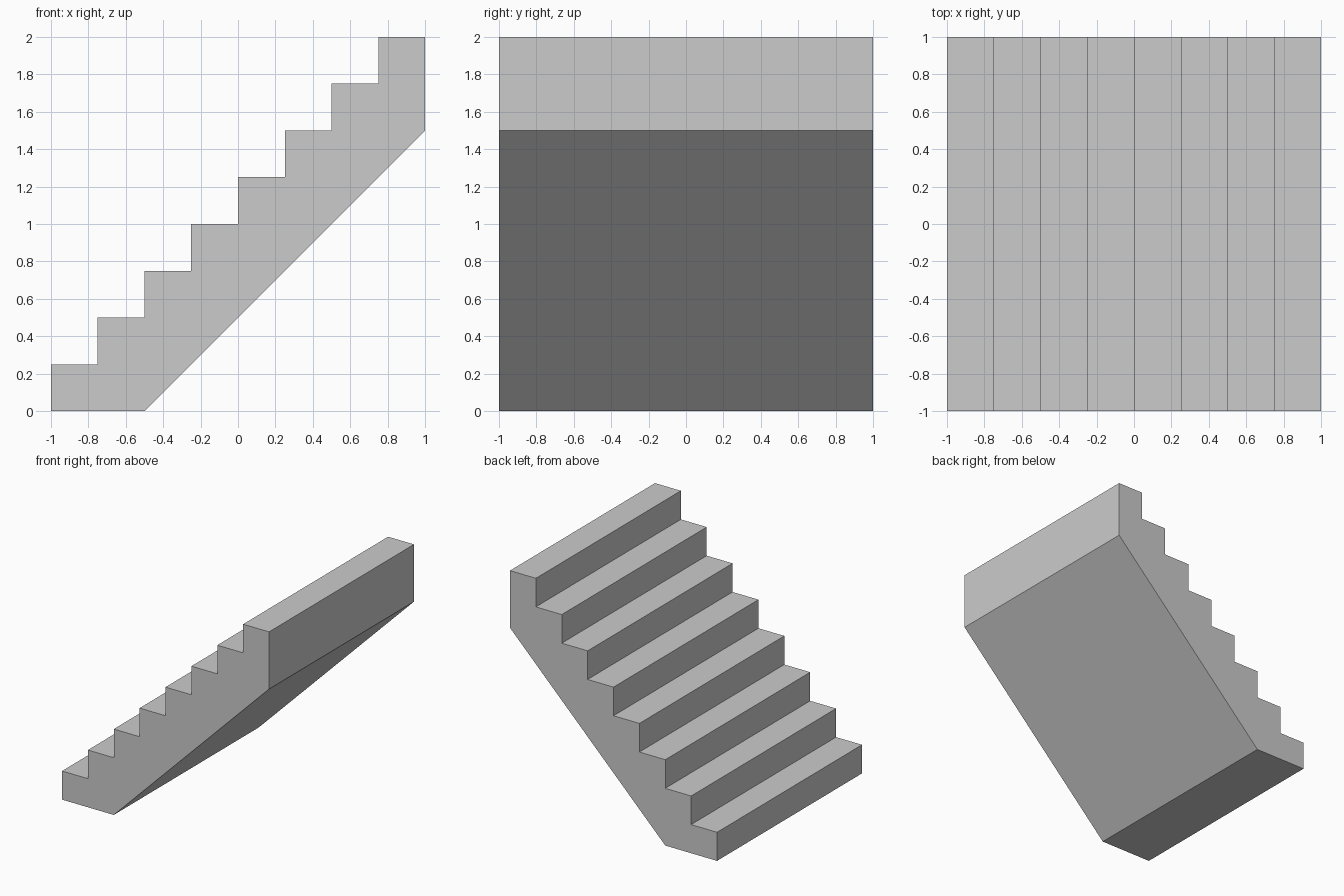
import bpy
import bmesh

if "Cube" in bpy.data.objects:
    bpy.data.objects.remove(bpy.data.objects["Cube"])

STEPS = 8
SIZE = 0.25  # tread depth and riser height

# Side profile (x, z): sloped underside, then the stepped top from high to low
profile = [(-1, 0), (-0.5, 0), (1, 1.5), (1, 2)]
for i in reversed(range(STEPS)):
    x = -1 + i * SIZE
    profile.append((x, (i + 1) * SIZE))
    if i > 0:
        profile.append((x, i * SIZE))

# Extrude the profile across the full width of the stairs
bm = bmesh.new()
face = bm.faces.new([bm.verts.new((x, -1, z)) for x, z in profile])
result = bmesh.ops.extrude_face_region(bm, geom=[face], use_keep_orig=True)
new_verts = [g for g in result["geom"] if isinstance(g, bmesh.types.BMVert)]
bmesh.ops.translate(bm, verts=new_verts, vec=(0, 2, 0))
bmesh.ops.recalc_face_normals(bm, faces=bm.faces)

mesh = bpy.data.meshes.new("staircase")
bm.to_mesh(mesh)
bm.free()
staircase = bpy.data.objects.new("staircase", mesh)
bpy.context.collection.objects.link(staircase)
